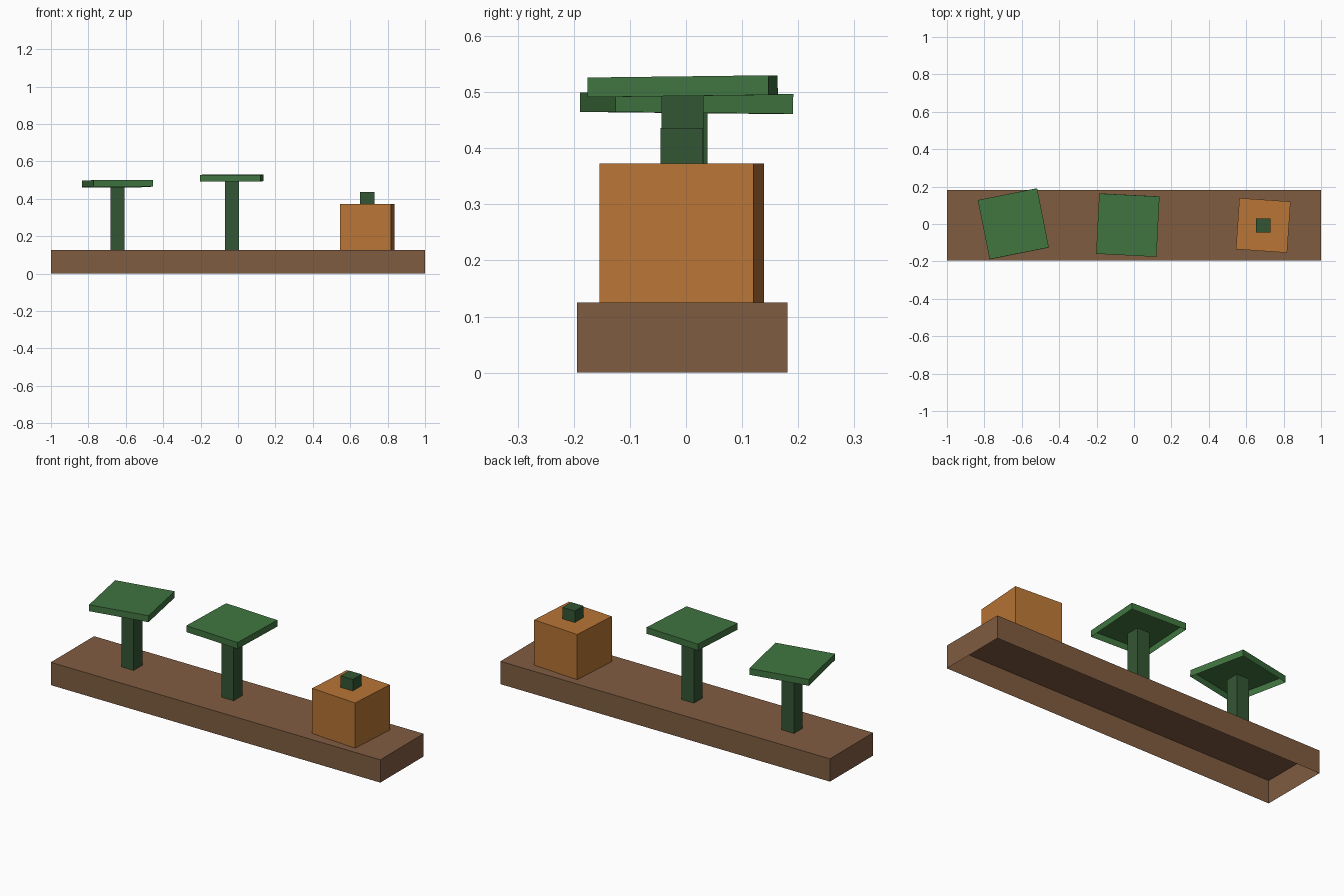
import bpy
import bmesh
from math import radians
from mathutils import Euler

cube = bpy.data.objects.get("Cube")
if cube:
    bpy.data.objects.remove(cube, do_unlink=True)


def make_material(name, rgb):
    """Flat colour from 0-255 display values, stored as linear."""
    linear = [((c / 255 + 0.055) / 1.055) ** 2.4 for c in rgb] + [1.0]
    mat = bpy.data.materials.new(name)
    mat.use_nodes = True
    mat.diffuse_color = linear
    mat.node_tree.nodes["Principled BSDF"].inputs["Base Color"].default_value = linear
    return mat


soil = make_material("brown_soil", (128, 92, 65))
orange = make_material("orange_skin", (184, 117, 53))
leaf = make_material("leaf_green", (64, 117, 64))
stalk = make_material("stalk_green", (52, 86, 52))


def open_box(name, mat, center, z, size, turn=0, tilt=0):
    """Box without an underside, standing on height z."""
    bm = bmesh.new()
    bmesh.ops.create_cube(bm, size=1)
    bmesh.ops.scale(bm, vec=size, verts=bm.verts)
    underside = [f for f in bm.faces if f.normal.z < -0.5]
    bmesh.ops.delete(bm, geom=underside, context="FACES_ONLY")
    mesh = bpy.data.meshes.new(name)
    bm.to_mesh(mesh)
    bm.free()
    mesh.materials.append(mat)
    obj = bpy.data.objects.new(name, mesh)
    obj.location = (center[0], center[1], z + size[2] / 2)
    obj.rotation_euler = Euler((radians(tilt), 0, radians(turn)))
    bpy.context.collection.objects.link(obj)
    return obj


# Soil bed
bed_top = 0.125
open_box("soil_bed", soil, (0, -0.007), 0, (2, 0.375, bed_top))

# Two sprouts: square stem with a slightly tilted flat leaf on top
stem_width = 0.075
leaf_size = (0.323, 0.323, 0.035)
sprouts = [
    ("right", (-0.645, 0.001), 0.463, 11.3, -0.6),
    ("middle", (-0.033, -0.006), 0.493, -2.9, 0.7),
]
for side, center, height, turn, tilt in sprouts:
    open_box(side + "_stem", stalk, center, bed_top,
             (stem_width, stem_width, height - bed_top))
    open_box(side + "_leaf", leaf, center, height, leaf_size, turn, tilt)

# Square pumpkin with a stub on top
pumpkin_center = (0.691, -0.0075)
pumpkin_top = 0.373
open_box("pumpkin", orange, pumpkin_center, bed_top,
         (0.2745, 0.2745, pumpkin_top - bed_top), turn=-3.9)
open_box("pumpkin_stub", stalk, pumpkin_center, pumpkin_top,
         (stem_width, stem_width, 0.063))
